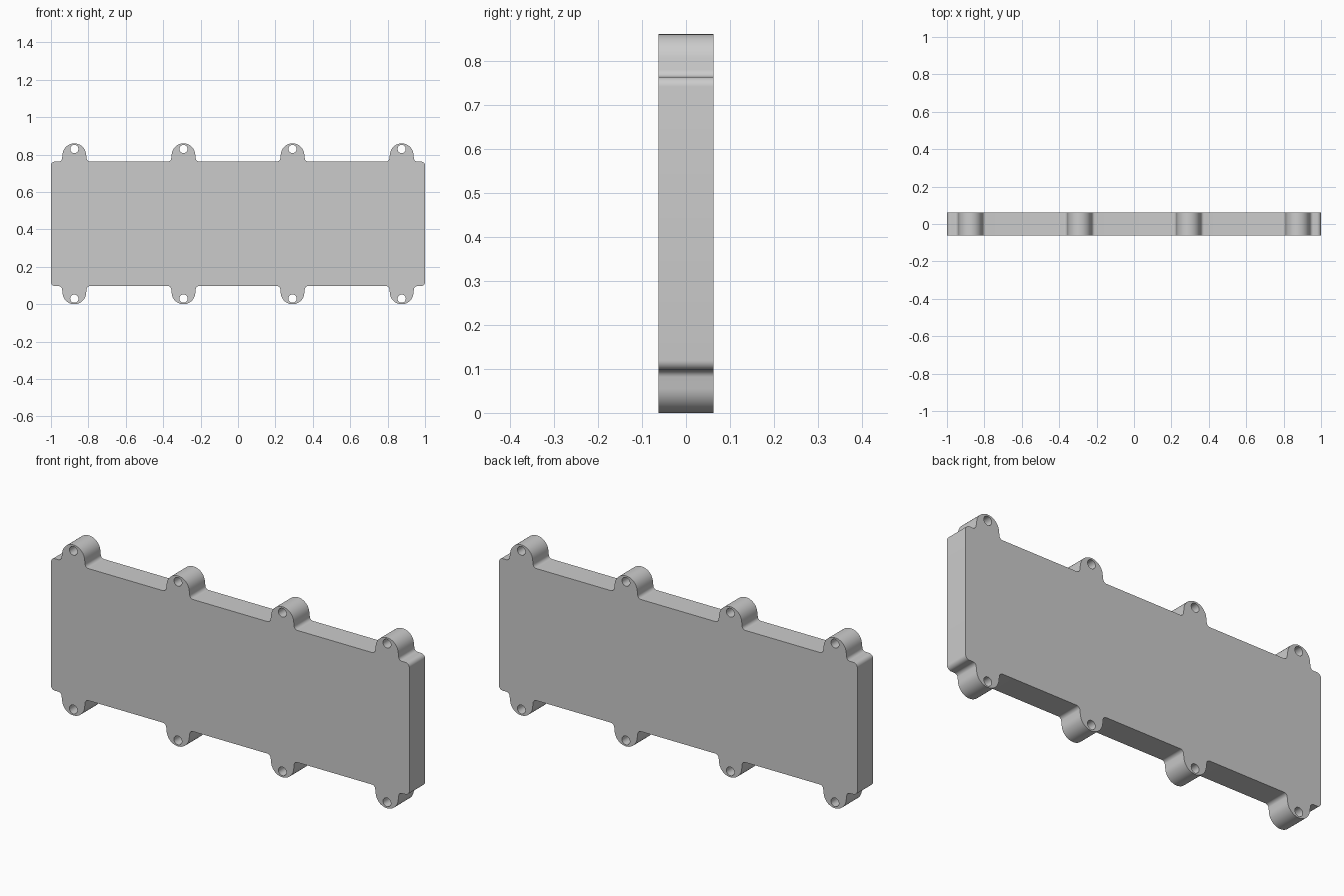
import bpy, bmesh
from math import sin, cos, radians, pi

if "Cube" in bpy.data.objects:
    bpy.data.objects.remove(bpy.data.objects["Cube"])

MID, HALF = 0.43, 0.333          # plate centre height and half height
DEPTH = 0.0625                   # half thickness
TABS = [0.875, 0.2915, -0.2915, -0.875]
R, FILLET, CORNER, SLANT = 0.063, 0.018, 0.022, 7


def arc(cx, cz, r, a0, a1, n):
    return [(cx + r * cos(radians(a0 + (a1 - a0) * i / n)),
             cz + r * sin(radians(a0 + (a1 - a0) * i / n))) for i in range(n + 1)]


def tab(x):
    # Rounded lug with slightly slanted sides and filleted roots, right to left
    top = MID - R
    drop = top + R * sin(radians(SLANT)) - (HALF + FILLET - FILLET * sin(radians(SLANT)))
    fx = (R + FILLET) * cos(radians(SLANT)) + drop * sin(radians(SLANT)) / cos(radians(SLANT))
    fz = HALF + FILLET
    return (arc(x + fx, fz, FILLET, 270, 180 + SLANT, 8)
            + arc(x, top, R, SLANT, 180 - SLANT, 28)
            + arc(x - fx, fz, FILLET, -SLANT, -90, 8))


# Upper half of the outline; the lower half is the same turned by 180 degrees
upper = arc(1 - CORNER, HALF - CORNER, CORNER, 0, 90, 8)
for x in TABS:
    upper += tab(x)
upper += arc(-1 + CORNER, HALF - CORNER, CORNER, 90, 180, 8)
loops = [upper + [(-x, -z) for x, z in upper]]

# Bolt holes
for x in TABS:
    for s in (1, -1):
        loops.append(arc(x, s * 0.4, 0.022, 0, 360, 32)[:-1])

# Filled, extruded profile
curve = bpy.data.curves.new("cover_profile", 'CURVE')
curve.dimensions = '2D'
curve.fill_mode = 'BOTH'
curve.extrude = DEPTH
for pts in loops:
    sp = curve.splines.new('POLY')
    sp.points.add(len(pts) - 1)
    for p, (x, z) in zip(sp.points, pts):
        p.co = (x, z, 0, 1)
    sp.use_cyclic_u = True
plate = bpy.data.objects.new("cover_plate", curve)
bpy.context.collection.objects.link(plate)
plate.location.z = MID
plate.rotation_euler.x = pi / 2

bpy.context.view_layer.objects.active = plate
plate.select_set(True)
bpy.ops.object.convert(target='MESH')
plate = bpy.context.object

# Weld caps to walls and shade
bm = bmesh.new()
bm.from_mesh(plate.data)
bmesh.ops.remove_doubles(bm, verts=bm.verts, dist=1e-5)
bmesh.ops.recalc_face_normals(bm, faces=bm.faces)
bm.to_mesh(plate.data)
bm.free()
bpy.ops.object.shade_smooth_by_angle(angle=radians(30))
